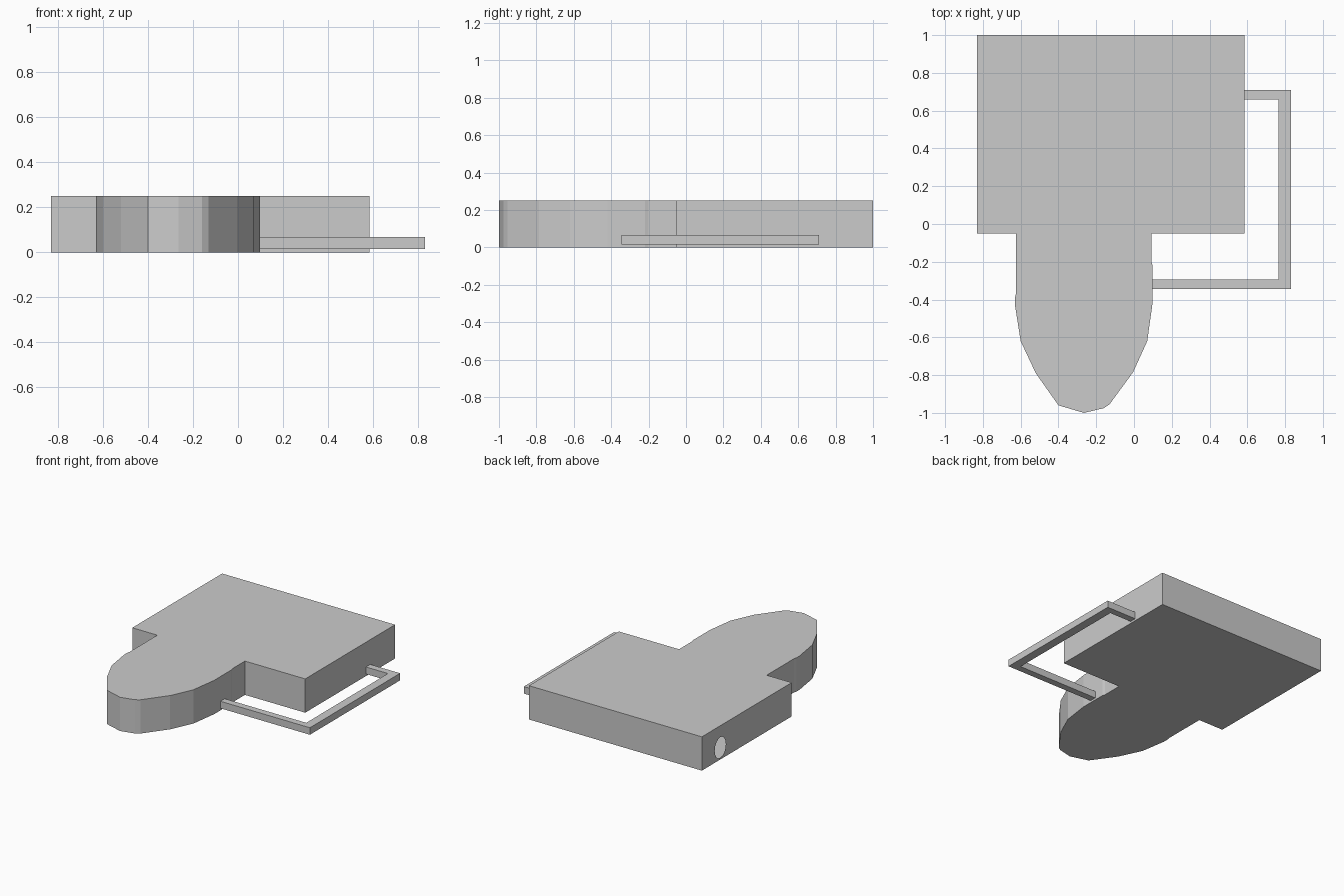
import bpy, bmesh, math

if "Cube" in bpy.data.objects:
    bpy.data.objects.remove(bpy.data.objects["Cube"])


def finish(name, bm):
    bmesh.ops.recalc_face_normals(bm, faces=bm.faces[:])
    mesh = bpy.data.meshes.new(name)
    bm.to_mesh(mesh)
    bm.free()
    obj = bpy.data.objects.new(name, mesh)
    bpy.context.collection.objects.link(obj)
    return obj


def prism(bm, outline, z0, z1):
    """Extrude a flat outline from z0 up to z1."""
    face = bm.faces.new([bm.verts.new((x, y, z0)) for x, y in outline])
    top = bmesh.ops.extrude_face_region(bm, geom=[face], use_keep_orig=True)
    verts = [g for g in top["geom"] if isinstance(g, bmesh.types.BMVert)]
    bmesh.ops.translate(bm, verts=verts, vec=(0, 0, z1 - z0))


# Main building: hollow box with an oval opening in its left wall
X0, X1, Y0, Y1, H = -0.83, 0.585, -0.05, 1.0, 0.25
bm = bmesh.new()
prism(bm, [(X0, Y0), (X1, Y0), (X1, Y1), (X0, Y1)], 0, H)
wall = min(bm.faces, key=lambda f: f.calc_center_median().x)
rim = list(wall.edges)
bmesh.ops.delete(bm, geom=[wall], context='FACES_ONLY')
n = 16
oval = []
for i in range(n):
    a = 2 * math.pi * i / n
    oval.append(bm.verts.new((X0, 0.785 + 0.065 * math.cos(a), 0.088 + 0.078 * math.sin(a))))
rim += [bm.edges.new((oval[i], oval[(i + 1) % n])) for i in range(n)]
bmesh.ops.triangle_fill(bm, edges=rim, use_beauty=True, normal=(-1, 0, 0))
finish("main_block", bm)

# Rounded front wing
bm = bmesh.new()
prism(bm, [(-0.625, -0.05), (-0.625, -0.37), (-0.63, -0.39), (-0.63, -0.43),
           (-0.60, -0.62), (-0.52, -0.79), (-0.40, -0.96), (-0.265, -1.0),
           (-0.16, -0.975), (-0.13, -0.955), (-0.005, -0.785), (0.07, -0.62),
           (0.098, -0.42), (0.098, -0.22), (0.092, -0.20), (0.092, -0.05)], 0, H)
finish("rounded_wing", bm)

# Thin square-section walkway looping from the wing to the right wall
bm = bmesh.new()
prism(bm, [(0.09, -0.345), (0.83, -0.345), (0.83, 0.71), (0.58, 0.71),
           (0.58, 0.66), (0.765, 0.66), (0.765, -0.295), (0.09, -0.295)], 0.015, 0.067)
finish("side_walkway", bm)
